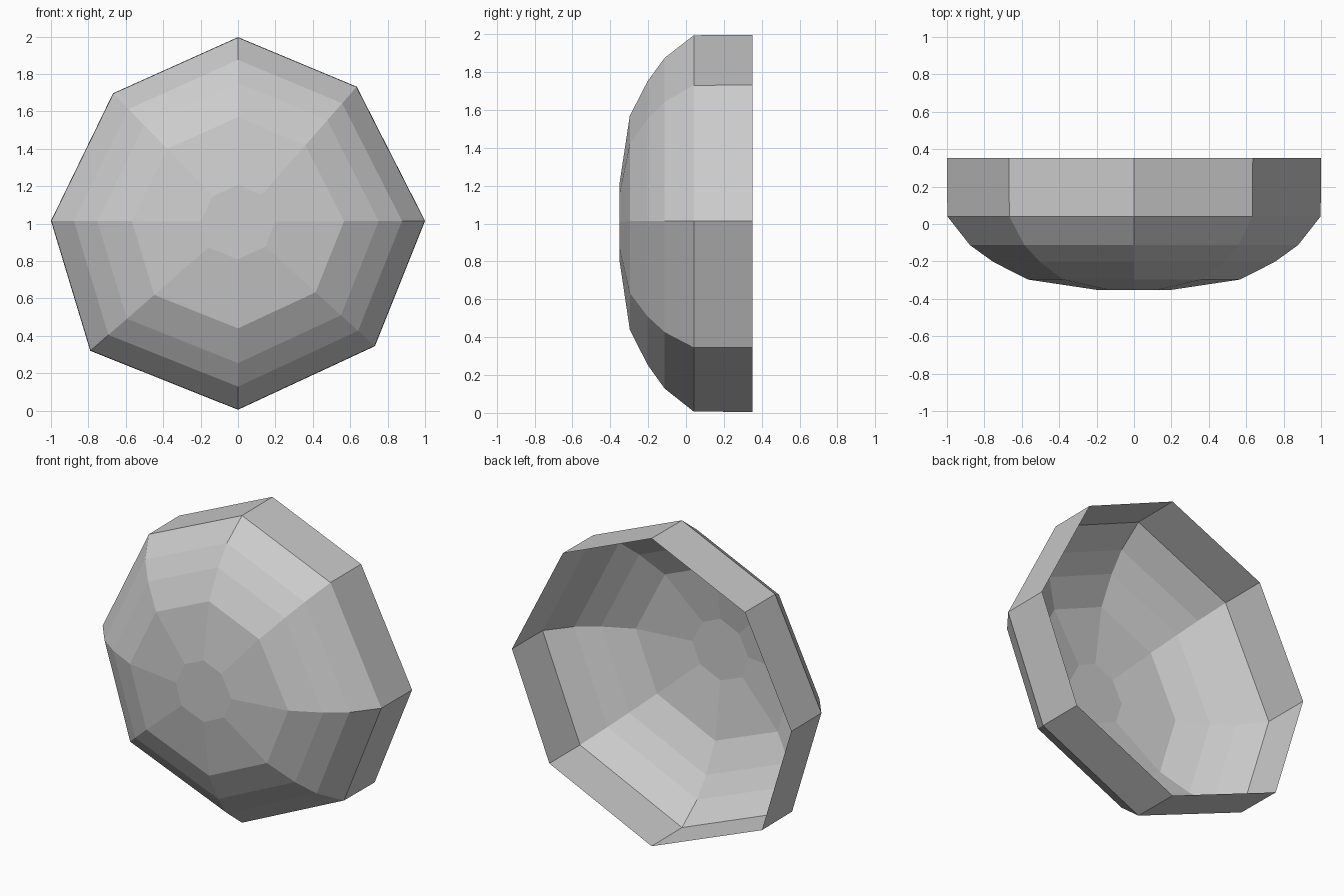
import bpy
import bmesh

cube = bpy.data.objects.get("Cube")
if cube:
    bpy.data.objects.remove(cube, do_unlink=True)

# Single flat grey
grey = bpy.data.materials.new("plain_grey")
grey.use_nodes = True
COLOUR = (0.6, 0.6, 0.6, 1)
grey.diffuse_color = COLOUR
grey.node_tree.nodes["Principled BSDF"].inputs["Base Color"].default_value = COLOUR

# Uneven eight-sided rim outline, as x and z offsets from the bowl axis
CENTRE_Z = 1.01
OUTLINE = [(0, 0.987), (0.635, 0.722), (1, 0.005), (0.732, -0.665),
           (0, -1.005), (-0.79, -0.69), (-1, 0.005), (-0.668, 0.687)]

# Bowl profile from the front cap to the open back rim: depth, scale
PROFILE = [(-0.352, 0.2), (-0.297, 0.567), (-0.203, 0.752),
           (-0.113, 0.877), (0.041, 0.998), (0.352, 1)]

bm = bmesh.new()
rings = [[bm.verts.new((x * s, y, CENTRE_Z + z * s)) for x, z in OUTLINE]
         for y, s in PROFILE]

# Front cap, then bands of quads back to the rim; the back stays open
bm.faces.new(rings[0])
count = len(OUTLINE)
for inner, outer in zip(rings, rings[1:]):
    for i in range(count):
        j = (i + 1) % count
        bm.faces.new((inner[i], outer[i], outer[j], inner[j]))
bmesh.ops.recalc_face_normals(bm, faces=bm.faces)
bm.faces.ensure_lookup_table()
if bm.faces[0].normal.y > 0:
    bmesh.ops.reverse_faces(bm, faces=bm.faces)

mesh = bpy.data.meshes.new("faceted_bowl")
bm.to_mesh(mesh)
bm.free()
mesh.materials.append(grey)
bowl = bpy.data.objects.new("faceted_bowl", mesh)
bpy.context.collection.objects.link(bowl)
